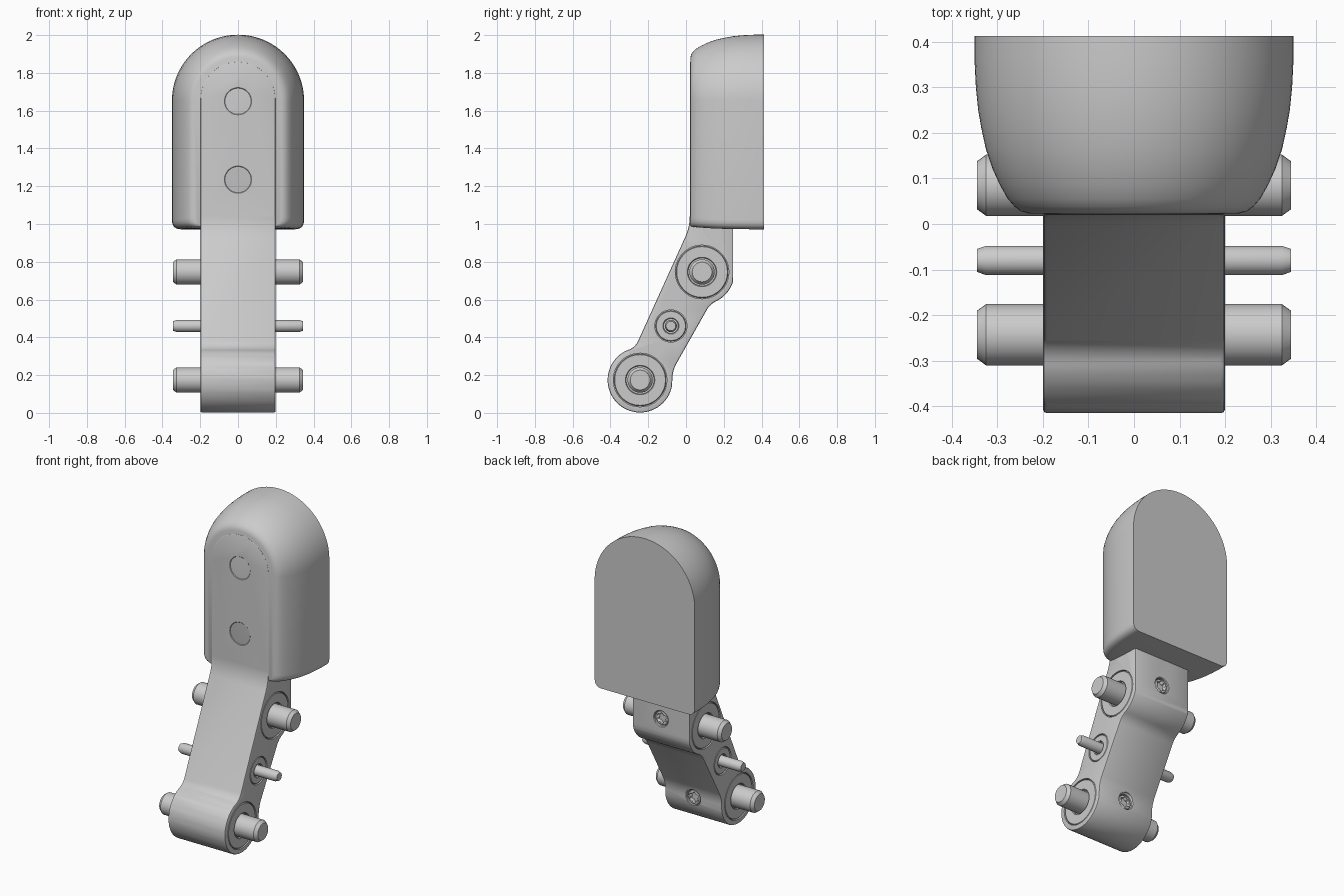
import bpy, bmesh, math
from math import sin, cos, pi, radians
from mathutils import Matrix, Vector

if "Cube" in bpy.data.objects:
    bpy.data.objects.remove(bpy.data.objects["Cube"])


def finish(name, bm, angle=35):
    bmesh.ops.recalc_face_normals(bm, faces=bm.faces[:])
    me = bpy.data.meshes.new(name)
    bm.to_mesh(me)
    bm.free()
    ob = bpy.data.objects.new(name, me)
    bpy.context.collection.objects.link(ob)
    activate(ob)
    bpy.ops.object.shade_smooth_by_angle(angle=radians(angle))
    return ob


def activate(ob):
    bpy.ops.object.select_all(action='DESELECT')
    ob.select_set(True)
    bpy.context.view_layer.objects.active = ob


def loft(name, rings, angle=35):
    """Skin a stack of equal-length point rings and cap both ends."""
    bm = bmesh.new()
    vs = [[bm.verts.new(p) for p in r] for r in rings]
    n = len(vs[0])
    for a, b in zip(vs, vs[1:]):
        for i in range(n):
            bm.faces.new((a[i], a[(i + 1) % n], b[(i + 1) % n], b[i]))
    bm.faces.new(vs[0])
    bm.faces.new(vs[-1])
    return finish(name, bm, angle)


def lathe(name, profile, matrix, n=48):
    """Spin (radius, height) points round the local z axis."""
    bm = bmesh.new()
    rings = []
    for r, h in profile:
        if r == 0:
            rings.append([bm.verts.new(matrix @ Vector((0, 0, h)))] * n)
        else:
            rings.append([bm.verts.new(matrix @ Vector((r * cos(2 * pi * i / n), r * sin(2 * pi * i / n), h)))
                          for i in range(n)])
    for a, b in zip(rings, rings[1:]):
        for i in range(n):
            j = (i + 1) % n
            bm.faces.new(list(dict.fromkeys((a[i], a[j], b[j], b[i]))))
    return finish(name, bm)


def boolean(ob, cutter, op='DIFFERENCE'):
    m = ob.modifiers.new('cut', 'BOOLEAN')
    m.operation, m.object, m.solver = op, cutter, 'EXACT'
    activate(ob)
    bpy.ops.object.modifier_apply(modifier='cut')
    bpy.data.objects.remove(cutter)


def fillet(pts, n=8):
    """Round each (a, b, cutback) corner of a closed polygon."""
    out = []
    for i, (a, b, t) in enumerate(pts):
        c = Vector((a, b))
        if t == 0:
            out.append(c)
            continue
        p = c + (Vector(pts[i - 1][:2]) - c).normalized() * t
        q = c + (Vector(pts[(i + 1) % len(pts)][:2]) - c).normalized() * t
        out += [p * (1 - s) ** 2 + c * 2 * s * (1 - s) + q * s * s for s in (k / n for k in range(n + 1))]
    return out


def arc(cy, cz, r, a0, a1, n):
    return [(cy + r * cos(radians(a0 + (a1 - a0) * i / n)),
             cz + r * sin(radians(a0 + (a1 - a0) * i / n)), 0) for i in range(n + 1)]


def arch(w, zc, zb, corner):
    """Upright outline in x, z with a round top."""
    base = [(-w, zb, corner), (w, zb, corner)]
    return fillet(base + arc(0, zc, w, 0, 180, 48))


# Rounded pad with a flat back
insets = [(.413, 0), (.36, 0), (.30, .003), (.25, .008), (.21, .015), (.164, .025), (.12, .04),
          (.085, .056), (.055, .073), (.038, .088), (.028, .102), (.023, .12)]
loft('pad', [[(p.x, y, p.y) for p in arch(.35 - d, 1.652, .972 + .15 * d, .05)] for y, d in insets], 40)

# Arm: bent side profile, trimmed to the round-topped front outline
LOW, MID, TOP = (-.243, .174), (-.08, .46), (.085, .746)
side = fillet([(.25, 1.95, 0), (.02, 1.95, 0), (.02, .985, .06), (-.27, .345, .04)]
              + arc(*LOW, .172, 115, 350, 40)
              + [(-.071, .225, .045), (.127, .575, .035)]
              + arc(*TOP, .172, -62, -18, 10) + [(.25, .72, 0)])
arm = loft('arm', [[(x, p.x, p.y) for p in side] for x in (-.2, .2)])
trim = loft('trim', [[(p.x, y, p.y) for p in arch(.1995, 1.66, -.2, .01)] for y in (-.6, .6)])
boolean(arm, trim, 'INTERSECT')
bev = arm.modifiers.new('bevel', 'BEVEL')
bev.width, bev.segments, bev.limit_method, bev.angle_limit = .008, 2, 'ANGLE', radians(50)
activate(arm)
bpy.ops.object.modifier_apply(modifier='bevel')


def axle(name, centre, r, ring):
    """Chamfered pin through the arm with a bushing in a pocket on each side."""
    loc = Matrix.Translation((0, *centre))
    c = r * .22
    lathe(name, [(0, -.345), (r - c, -.345), (r, -.325), (r, .325), (r - c, .345), (0, .345)],
          loc @ Matrix.Rotation(pi / 2, 4, 'Y'), 32)
    for label, s in (('right', 1), ('left', -1)):
        m = loc @ Matrix.Rotation(s * pi / 2, 4, 'Y')
        boolean(arm, lathe('pocket', [(0, .183), (ring, .183), (ring, .25), (0, .25)], m))
        b = ring - .004
        h = r + .007
        lathe(f'{name}_bushing_{label}', [(h, .18), (h, .194), (h + .004, .198), (b - .004, .198),
                                          (b, .194), (b, .18), (h, .18)], m)


axle('lower_axle', LOW, .067, .142)
axle('middle_pin', MID, .032, .085)
axle('upper_axle', TOP, .067, .142)


def screw(name, y, z, turn, s):
    """Recessed screw head with a six-lobed socket."""
    m = Matrix.Translation((0, y, z)) @ Matrix.Rotation(turn, 4, 'X') @ Matrix.Scale(s, 4)
    boolean(arm, lathe('hole', [(0, -.04), (.066, -.04), (.066, -.006), (.078, .006), (.078, .05), (0, .05)], m))
    head = lathe(name, [(0, -.06), (.062, -.06), (.062, -.018), (.058, -.012), (.05, -.009), (0, -.009)], m)
    lobes = [(.042 + .006 * cos(6 * t), t) for t in (2 * pi * i / 60 for i in range(60))]
    boolean(head, loft('socket', [[m @ Vector((r * sin(t), r * cos(t), h)) for r, t in lobes] for h in (-.04, .02)]))


screw('pad_screw_upper', .02, 1.65, pi / 2, 1)
screw('pad_screw_lower', .02, 1.235, pi / 2, 1)
screw('axle_screw_upper', .25, .80, -pi / 2, .72)
screw('axle_screw_lower', -.073, .175, -pi / 2, .72)

activate(arm)
bpy.ops.object.shade_smooth_by_angle(angle=radians(35))
